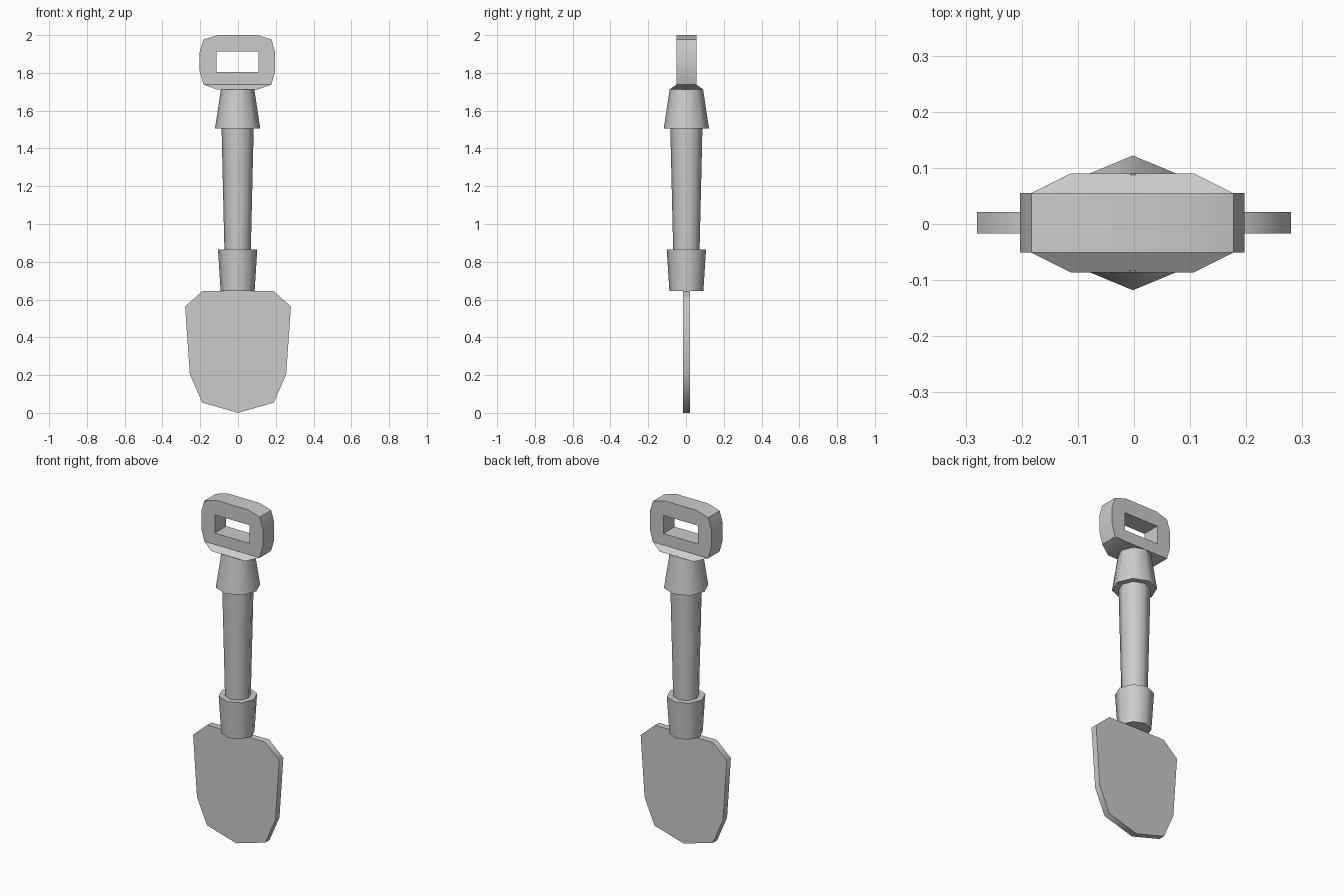
import bpy, bmesh, math

if "Cube" in bpy.data.objects:
    bpy.data.objects.remove(bpy.data.objects["Cube"])

grey = bpy.data.materials.new("metal_grey")
grey.diffuse_color = (0.6, 0.6, 0.6, 1)
grey.use_nodes = True
grey.node_tree.nodes["Principled BSDF"].inputs["Base Color"].default_value = grey.diffuse_color


def finish(name, bm, loc):
    bmesh.ops.recalc_face_normals(bm, faces=bm.faces)
    me = bpy.data.meshes.new(name)
    bm.to_mesh(me)
    bm.free()
    ob = bpy.data.objects.new(name, me)
    bpy.context.collection.objects.link(ob)
    ob.location = loc
    me.materials.append(grey)
    bpy.ops.object.select_all(action='DESELECT')
    ob.select_set(True)
    bpy.context.view_layer.objects.active = ob
    bpy.ops.object.shade_smooth_by_angle(angle=math.radians(53))


def tube(name, z0, r0, z1, r1):
    """Tapered eight-sided section with corners on the axes."""
    bm = bmesh.new()
    rings = [[bm.verts.new((r * math.cos(i * math.pi / 4), r * math.sin(i * math.pi / 4), z))
              for i in range(8)] for z, r in ((z0, r0), (z1, r1))]
    a, b = rings
    for i in range(8):
        j = (i + 1) % 8
        bm.faces.new((a[i], a[j], b[j], b[i]))
    bm.faces.new(a[::-1])
    bm.faces.new(b)
    finish(name, bm, (-0.002, 0.002, 0))


# Shaft and its two collars
tube("lower_collar", 0.645, 0.09, 0.865, 0.104)
tube("shaft", 0.865, 0.07, 1.505, 0.085)
tube("upper_collar", 1.505, 0.12, 1.715, 0.088)

# Blade: mirrored outline, extruded
half = [(0.19, 0.055), (0.255, 0.205), (0.28, 0.563), (0.188, 0.645)]
outline = [(0, 0)] + half + [(-x, z) for x, z in reversed(half)]
bm = bmesh.new()
face = bm.faces.new([bm.verts.new((x, -0.019, z)) for x, z in outline])
ext = bmesh.ops.extrude_face_region(bm, geom=[face], use_keep_orig=True)
bmesh.ops.translate(bm, vec=(0, 0.038, 0),
                    verts=[v for v in ext["geom"] if isinstance(v, bmesh.types.BMVert)])
finish("blade", bm, (0, 0.002, 0))

# Handle grip: corner groups around a rectangular hole, flaring at the base
top = [(0.2, 1.91), (0.18, 1.977), (0.105, 2.0)]
low = [(0.18, 1.738), (0.2, 1.81)]
corners = [low, top, [(-x, z) for x, z in top[::-1]], [(-x, z) for x, z in low[::-1]]]
hole = [(0.112, 1.805), (0.112, 1.912), (-0.112, 1.912), (-0.112, 1.805)]
bm = bmesh.new()
sides = []
for s in (-1, 1):
    y = 0.053 * s
    outer = [[bm.verts.new((x, y, z)) for x, z in c] for c in corners]
    inner = [bm.verts.new((x, y, z)) for x, z in hole]
    base = [bm.verts.new((x, 0.088 * s, 1.713)) for x in (0.11, -0.11)]
    for k in range(4):
        n = (k + 1) % 4
        bm.faces.new(outer[k] + [inner[k]])
        bm.faces.new((outer[k][-1], outer[n][0], inner[n], inner[k]))
    rim = [v for c in outer for v in c]
    # flared strip below the flat face
    bm.faces.new((rim[0], rim[-1], base[1], base[0]))
    sides.append((base[:1] + rim + base[1:], inner))
for a, b in zip(sides[0], sides[1]):
    for i in range(len(a)):
        j = (i + 1) % len(a)
        bm.faces.new((a[i], a[j], b[j], b[i]))
finish("handle_grip", bm, (-0.003, 0.002, 0))
